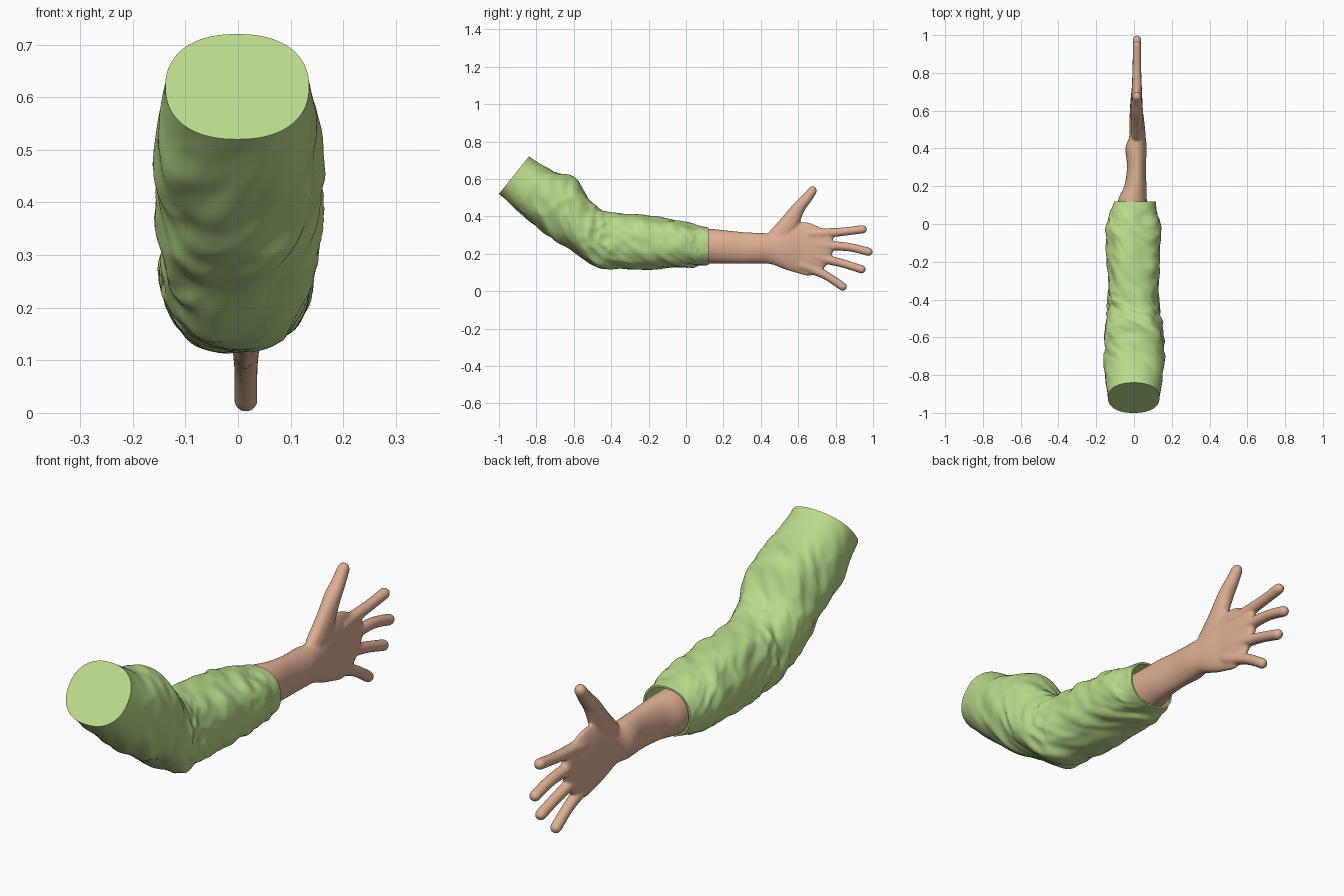
import bpy, bmesh, math
from mathutils import Vector, noise

if "Cube" in bpy.data.objects:
    bpy.data.objects.remove(bpy.data.objects["Cube"])


def material(name, rgb):
    m = bpy.data.materials.new(name)
    m.diffuse_color = (*rgb, 1)
    m.use_nodes = True
    m.node_tree.nodes["Principled BSDF"].inputs["Base Color"].default_value = m.diffuse_color
    return m


GREEN = material("green cloth", (0.491, 0.708, 0.258))
SKIN = material("skin", (0.730, 0.429, 0.292))


def spline(rows, f):
    """Catmull-Rom sample of a list of number rows, f from 0 to 1."""
    p = f * (len(rows) - 1)
    i = min(int(p), len(rows) - 2)
    t = p - i
    a, b, c, d = (rows[max(0, min(len(rows) - 1, i + k))] for k in (-1, 0, 1, 2))
    return [0.5 * (2 * q + (r - o) * t + (2 * o - 5 * q + 4 * r - s) * t * t
                   + (3 * q - o - 3 * r + s) * t ** 3) for o, q, r, s in zip(a, b, c, d)]


def section(row, n, power=0.88):
    """Rounded ring through a bottom point (y,z), a top point (y,z) and x limits."""
    yb, zb, yt, zt, xl, xr = row
    mid = Vector(((xl + xr) / 2, (yb + yt) / 2, (zb + zt) / 2))
    up = Vector((0, (yt - yb) / 2, (zt - zb) / 2))
    side = Vector(((xr - xl) / 2, 0, 0))
    pts = []
    for k in range(n):
        a = 2 * math.pi * k / n
        c, s = math.cos(a), math.sin(a)
        c, s = (math.copysign(abs(v) ** power, v) for v in (c, s))
        pts.append(mid + side * c + up * s)
    return mid, pts


def loft(bm, rings):
    vs = [[bm.verts.new(p) for p in r] for r in rings]
    n = len(vs[0])
    for a, b in zip(vs, vs[1:]):
        for k in range(n):
            bm.faces.new((a[k], a[(k + 1) % n], b[(k + 1) % n], b[k]))
    bm.faces.new(vs[0][::-1])
    bm.faces.new(vs[-1])


def finish(bm, name, mat):
    bmesh.ops.recalc_face_normals(bm, faces=bm.faces)
    me = bpy.data.meshes.new(name)
    bm.to_mesh(me)
    bm.free()
    me.materials.append(mat)
    ob = bpy.data.objects.new(name, me)
    bpy.context.collection.objects.link(ob)
    return ob


# Sleeve: bent cloth tube with folds and an open cuff
SLEEVE = [
    (-1.00, .520, -.84, .72, -.138, .135),
    (-.895, .425, -.73, .65, -.148, .148),
    (-.755, .310, -.60, .605, -.156, .160),
    (-.630, .235, -.515, .485, -.150, .152),
    (-.490, .130, -.44, .43, -.140, .136),
    (-.360, .122, -.33, .41, -.138, .132),
    (-.210, .119, -.18, .403, -.140, .134),
    (-.060, .124, -.05, .382, -.148, .136),
    (.040, .132, .04, .355, -.135, .126),
    (.120, .140, .12, .34, -.103, .115)]
N, RINGS = 96, 150
rings = []
for i in range(RINGS + 1):
    f = i / RINGS
    mid, pts = section(spline(SLEEVE, f), N)
    fade = min(1, f * 6, (1 - f) * 9)
    bend = math.exp(-((f - 0.42) / 0.16) ** 2)
    out = []
    for p in pts:
        d = (p - mid).normalized()
        s = f * 1.4 + 0.12 * d.x
        broad = noise.noise(Vector((d.x * 1.3, d.z * 1.3, s * 7)))
        folds = noise.noise(Vector((d.x * 1.5 + 5, d.z * 1.5, s * 17 + 3 * d.z)))
        crease = 0.35 - abs(noise.noise(Vector((d.x * 1.8, d.z * 1.8 + 9, s * 12))))
        h = 0.011 * broad + 0.007 * folds + (0.008 + 0.012 * bend) * crease * abs(d.x) ** 0.5
        out.append(p + d * h * fade)
    rings.append(out)
# cuff thickness and inner wall
for y, k in ((.12, .93), (.06, .92), (-.03, .88)):
    c = Vector((.006, .12, .24))
    rings.append([c + (p - c) * k + Vector((0, y - .12, 0)) for p in rings[RINGS]])
bm = bmesh.new()
loft(bm, rings)
sleeve = finish(bm, "sleeve", GREEN)
bpy.context.view_layer.objects.active = sleeve
sleeve.select_set(True)
bpy.ops.object.shade_smooth_by_angle(angle=math.radians(50))

# Forearm and palm: (y, z bottom, z top, x left, x right)
FOREARM = [
    (-.02, .145, .335, -.085, .070), (.12, .146, .334, -.085, .068),
    (.20, .148, .326, -.052, .066), (.30, .148, .316, -.037, .063),
    (.40, .147, .311, -.045, .067), (.46, .143, .312, -.026, .062),
    (.53, .116, .335, -.024, .056), (.60, .095, .365, -.022, .047),
    (.66, .082, .365, -.018, .044), (.72, .105, .340, -.012, .040),
    (.765, .160, .328, -.008, .036), (.785, .205, .300, -.002, .030)]
bm = bmesh.new()
tube = []
for i in range(89):
    y, zb, zt, xl, xr = spline(FOREARM, i / 88)
    tube.append(section((y, zb, y, zt, xl, xr), 48, 1.0)[1])
loft(bm, tube)


def digit(path):
    """Chain of overlapping balls along (y, z, radius) points."""
    for k in range(33):
        y, z, r = spline(path, k / 32)
        res = bmesh.ops.create_icosphere(bm, subdivisions=2, radius=1)
        rx = min(r, .034)
        for v in res["verts"]:
            v.co = Vector((.015 + v.co.x * rx, y + v.co.y * r, z + v.co.z * r))


# Thumb, then index to little finger
digit([(.49, .29, .055), (.55, .36, .052), (.602, .445, .036), (.645, .495, .029), (.676, .537, .025)])
for base, knuckle, tip in (
        ((.66, .305), (.83, .317), (.945, .331)),
        ((.68, .245), (.86, .237), (.976, .210)),
        ((.66, .190), (.82, .153), (.938, .117)),
        ((.62, .140), (.745, .085), (.838, .024))):
    digit([(*base, .030), (*knuckle, .024), (*tip, .0235)])

# Fuse the hand into one soft skin
hand = finish(bm, "forearm_and_hand", SKIN)
rm = hand.modifiers.new("fuse", 'REMESH')
rm.mode = 'VOXEL'
rm.voxel_size = 0.006
rm.use_smooth_shade = True
sm = hand.modifiers.new("soften", 'SMOOTH')
sm.factor = 0.5
sm.iterations = 6
